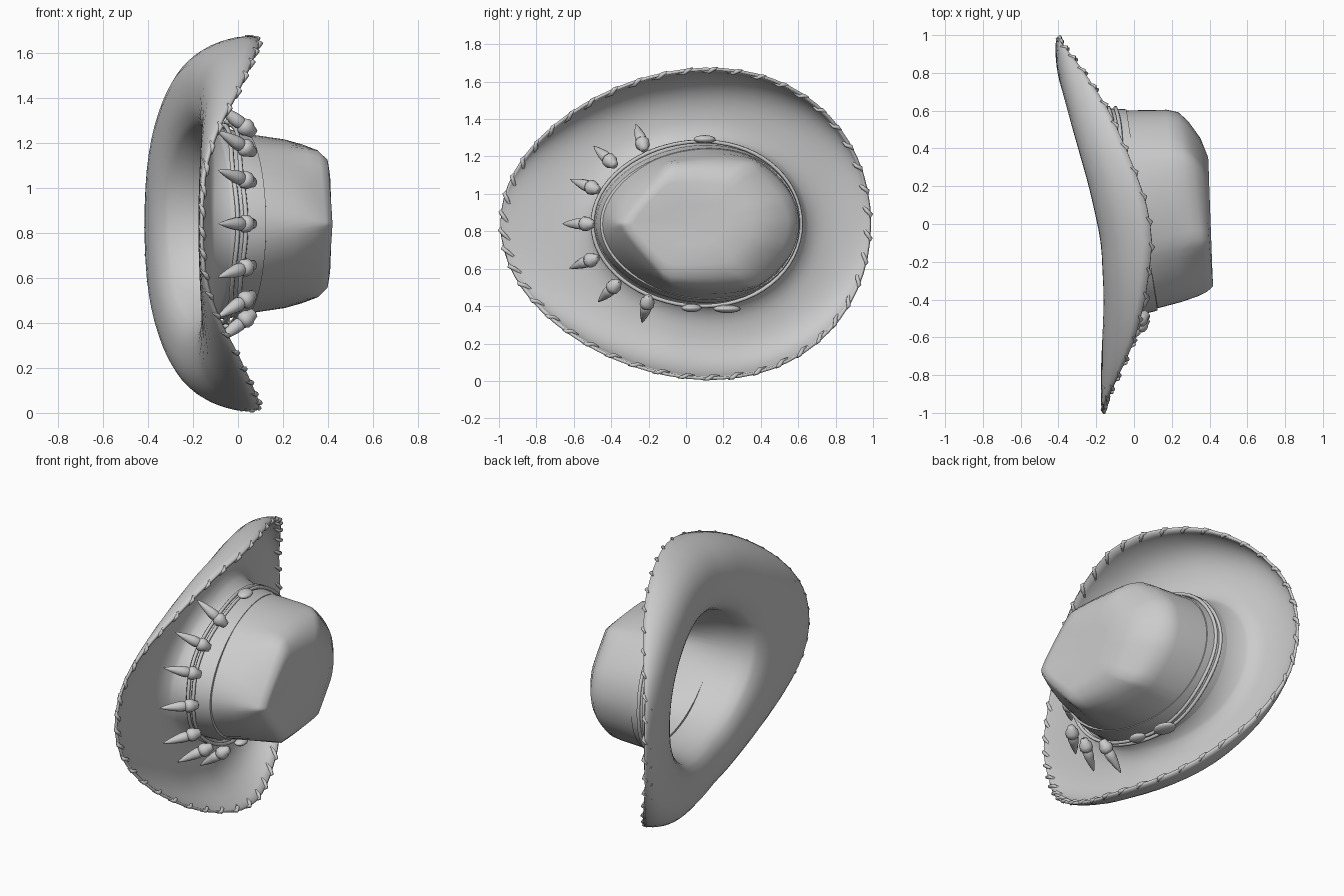
import bpy, bmesh, math
from mathutils import Vector

cube = bpy.data.objects.get("Cube")
if cube:
    bpy.data.objects.remove(cube)

ZC = 0.84          # height of the hat axis, which runs along +x
N = 64

mat = bpy.data.materials.new("plain_grey")
mat.use_nodes = True
GREY = (0.6, 0.6, 0.6, 1)
mat.diffuse_color = GREY
mat.node_tree.nodes["Principled BSDF"].inputs["Base Color"].default_value = GREY


def interp(table, v):
    """Piecewise linear lookup, averaged a little so the form flows."""
    def at(v):
        for (a, p), (b, q) in zip(table, table[1:]):
            if v <= b:
                return p + (q - p) * max(0, (v - a) / (b - a))
        return table[-1][1]
    return sum(at(v + d) for d in (-.05, 0, .05)) / 3


def ring_point(a, y0, y1, half, egg, x0, x1, pinch=0):
    """Point on an egg-shaped ring; angle 0 is the front, pinch makes it angular."""
    u = -math.cos(a)
    t = (u + 1) / 2
    wedge = math.copysign(min(1, (u + 1) / .58, .25 + (1 - u) / .6), math.sin(a))
    wedge *= min(1, abs(math.sin(a)) * 3)
    side = math.sin(a) * (1 - pinch) + wedge * pinch
    return Vector((x0 + (x1 - x0) * t, y0 + (y1 - y0) * t,
                   ZC + half * side * (1 + egg * u)))


EDGE_X = [(-1, -.17), (-.9, -.13), (-.8, -.08), (-.63, 0), (-.4, .06), (-.1, .1),
          (.1, .07), (.3, 0), (.6, -.13), (.8, -.26), (.93, -.36), (1, -.42)]
TROUGH_X = [(-1, -.175), (-.4, -.155), (-.1, -.17), (0, -.19), (.2, -.235),
            (.5, -.32), (.8, -.4), (1, -.425)]


def brim_point(a, s):
    """Point on the brim: s = 0 at the crown, 1 at the edge."""
    inner = ring_point(a, -.5, .63, .44, .09, 0, 0)
    outer = ring_point(a, -.99, .985, .82, .135, 0, 0)
    p = inner.lerp(outer, s)
    curl = 1 - (1 - s ** 4) ** .6
    rise = interp(EDGE_X, outer.y) - interp(TROUGH_X, outer.y)
    p.x = interp(TROUGH_X, p.y) + rise * curl + .05 * (1 - s) ** 8
    return p


def finish(obj, angle=40):
    obj.data.materials.append(mat)
    bpy.ops.object.select_all(action='DESELECT')
    obj.select_set(True)
    bpy.context.view_layer.objects.active = obj
    if obj.type == 'MESH':
        bpy.ops.object.shade_smooth_by_angle(angle=math.radians(angle))
    return obj


def loft(name, rings, cap=None):
    """Skin closed rings of points, optionally closing the end at a point."""
    bm = bmesh.new()
    loops = [[bm.verts.new(p) for p in r] for r in rings]
    for r, q in zip(loops, loops[1:]):
        for i in range(len(r)):
            j = (i + 1) % len(r)
            bm.faces.new((r[i], r[j], q[j], q[i]))
    if cap:
        tip, last = bm.verts.new(cap), loops[-1]
        for i in range(len(last)):
            bm.faces.new((last[i], last[(i + 1) % len(last)], tip))
    bmesh.ops.recalc_face_normals(bm, faces=bm.faces)
    me = bpy.data.meshes.new(name)
    bm.to_mesh(me)
    bm.free()
    obj = bpy.data.objects.new(name, me)
    bpy.context.collection.objects.link(obj)
    return obj


ANGLES = [2 * math.pi * i / N for i in range(N)]

# Hat shell: brim curling up at the sides, then the pinched crown
rings = [[brim_point(a, s) for a in ANGLES]
         for s in (1, .985, .96, .92, .87, .8, .7, .58, .45, .3, .2, .12, .05, 0)]
CROWN = [(-.475, .605, .415, .09, -.03, -.19, 0),
         (-.455, .592, .4, .08, .06, -.1, 0),
         (-.405, .597, .365, .08, .25, .17, .25),
         (-.375, .585, .345, .05, .335, .23, .55),
         (-.35, .54, .325, .02, .385, .28, .8),
         (-.325, .45, .283, 0, .412, .345, .8),
         (-.28, .35, .22, 0, .408, .385, .7),
         (-.15, .22, .11, 0, .395, .39, .5)]
rings += [[ring_point(a, *c) for a in ANGLES] for c in CROWN]
hat = finish(loft("hat_shell", rings, (.39, .03, ZC)), 60)
shell = hat.modifiers.new("thickness", 'SOLIDIFY')
shell.thickness = .016
shell.offset = 0

# Flat band round the crown
band = [(-.488, .612, .424, .09, -.03, -.19), (-.48, .612, .42, .08, .04, -.12),
        (-.458, .607, .403, .09, .125, -.04), (-.43, .585, .37, .09, .126, -.04)]
finish(loft("hat_band", [[ring_point(a, *c) for a in ANGLES] for c in band]))


def cords(name, paths, radius, cyclic=False):
    """Thin tubes through lists of points."""
    cu = bpy.data.curves.new(name, 'CURVE')
    cu.dimensions = '3D'
    cu.bevel_depth = radius
    cu.bevel_resolution = 1
    cu.use_fill_caps = True
    for path in paths:
        sp = cu.splines.new('POLY')
        sp.points.add(len(path) - 1)
        sp.use_cyclic_u = cyclic
        for k, (pt, p) in enumerate(zip(sp.points, path)):
            pt.co = (*p, 1)
            pt.radius = 1 if cyclic or 0 < k < len(path) - 1 else .4
    obj = bpy.data.objects.new(name, cu)
    bpy.context.collection.objects.link(obj)
    return finish(obj)


# Two loose cords side by side over the band
cord_paths = []
for shift in (-.018, .018):
    path = []
    for a in ANGLES:
        p = ring_point(a, -.5, .615, .44, .05, .012, -.11)
        p.x += shift + .006 * math.cos(5 * a)
        path.append(p)
    cord_paths.append(path)
cords("band_cords", cord_paths, .011, True)

# Slanted stitching laid over the brim edge
COUNT = 46
stitches = []
for i in range(COUNT):
    a = 2 * math.pi * (i + .5) / COUNT
    edge = brim_point(a, 1)
    out = (edge - brim_point(a, .97)).normalized()
    along = (brim_point(a + .02, 1) - brim_point(a - .02, 1)).normalized()
    face = along.cross(out).normalized()       # towards the crown side
    stitches.append([edge - out * .045 - along * .045 + face * .008,
                     edge - out * .012 - along * .01 + face * .012,
                     edge + out * .006 + along * .015,
                     edge - out * .012 + along * .04 - face * .009])
cords("edge_stitching", stitches, .0115)


def spun(name, profile, start, axis, sides=10):
    """Turned shape: (distance along axis, radius) pairs, from start."""
    turn = axis.to_track_quat('Z', 'Y')
    rs = [[start + turn @ Vector((r * math.cos(t), r * math.sin(t), d))
           for t in (2 * math.pi * k / sides for k in range(sides))]
          for d, r in profile[:-1]]
    return finish(loft(name, rs, start + turn @ Vector((0, 0, profile[-1][0]))), 60)


# Teeth, each held by a wrapped bead, fanned round the front
BEAD = [(-.04, .002), (-.035, .022), (-.01, .03), (.0, .038), (.025, .04),
        (.04, .03), (.045, 0)]
TOOTH = [(.03, .02), (.05, .031), (.08, .029), (.13, .019), (.17, .008), (.19, 0)]
TEETH = [(-.23, 1.26), (-.4, 1.17), (-.495, 1.03), (-.525, .84),
         (-.5, .65), (-.38, .51), (-.205, .425)]
for i, (y, z) in enumerate(TEETH):
    root = Vector((.045, y, z))
    radial = Vector((0, y + .12, z - ZC)).normalized()
    axis = Vector((-.75, radial.y * .78, radial.z * .6)).normalized()
    spun(f"bead_{i + 1}", BEAD, root, axis)
    spun(f"tooth_{i + 1}", TOOTH, root, axis)

# Flat oval stones along the sides of the band
STONES = [((-.02, .1, 1.292), .06), ((.0, .03, .39), .055), ((-.045, .22, .385), .075)]
for i, (place, size) in enumerate(STONES):
    bpy.ops.mesh.primitive_uv_sphere_add(segments=12, ring_count=8, location=place)
    stone = bpy.context.object
    stone.name = f"stone_{i + 1}"
    stone.scale = (size * .7, size, .022)
    stone.rotation_euler = (0, 0, .2)
    finish(stone, 60)
